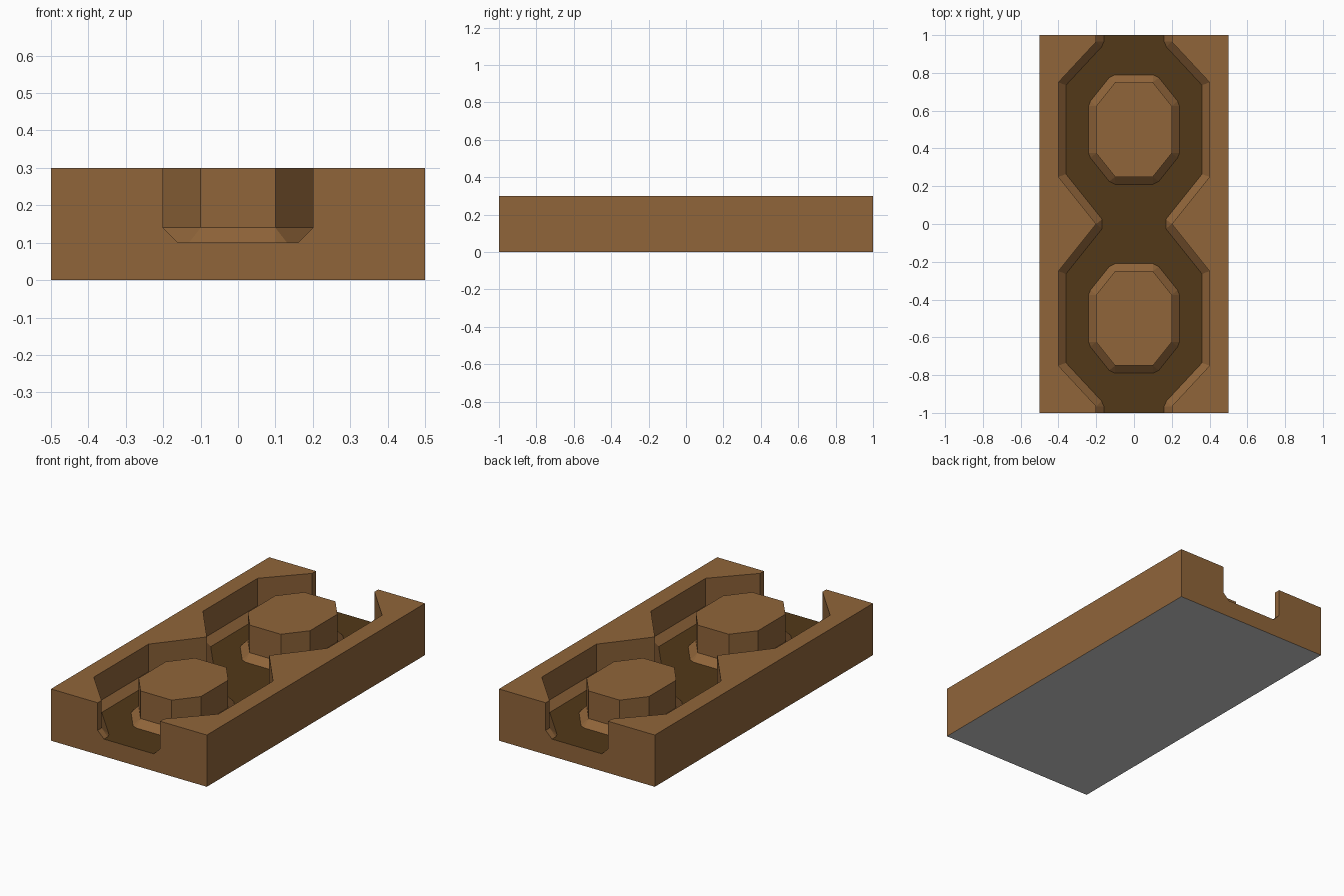
import bpy, bmesh

if "Cube" in bpy.data.objects:
    bpy.data.objects.remove(bpy.data.objects["Cube"])

TOP, LEDGE, FLOOR = 0.3, 0.14, 0.1      # rim, bevel start, channel floor
BROWN, DARK, GREY = 0, 1, 2             # material slots


def material(name, color):
    m = bpy.data.materials.new(name)
    m.diffuse_color = color
    m.use_nodes = True
    m.node_tree.nodes["Principled BSDF"].inputs["Base Color"].default_value = m.diffuse_color
    return m


bm = bmesh.new()


def face(points, slot=BROWN):
    """Add a face of the x>0, y>0 quarter and its three mirror images."""
    for sx in (1, -1):
        for sy in (1, -1):
            f = bm.faces.new([bm.verts.new((sx * x, sy * y, z)) for x, y, z in points])
            f.material_index = slot


def at(chain, z):
    return [(x, y, z) for x, y in chain]


def wall_with_bevel(wall, foot, owner):
    """Upright wall along a path, then a bevel fanning out to the floor."""
    hi, lo, base = at(wall, TOP), at(wall, LEDGE), at(foot, FLOOR)
    for i in range(len(wall) - 1):
        face([hi[i], hi[i + 1], lo[i + 1], lo[i]])
    for i in range(len(foot) - 1):
        a, b = owner[i], owner[i + 1]
        face([lo[a]] + ([lo[b]] if a != b else []) + [base[i + 1], base[i]])


# channel outer walls
channel = [(.2, 0), (.4, .25), (.4, .75), (.2, .965), (.2, 1)]
channel_foot = [(.169, 0), (.169, .025), (.36, .264), (.36, .735),
                (.171, .938), (.16, .965), (.16, 1)]
wall_with_bevel(channel, channel_foot, [0, 0, 1, 2, 3, 3, 4])

# octagonal islands
island = [(0, .25), (.1, .25), (.2, .375), (.2, .625), (.1, .75), (0, .75)]
island_foot = [(0, .21), (.1, .21), (.131, .225), (.231, .35), (.24, .375),
               (.24, .625), (.231, .65), (.131, .775), (.1, .79), (0, .79)]
wall_with_bevel(island, island_foot, [0, 1, 1, 2, 2, 3, 3, 4, 4, 5])
face(at(island, TOP))

# dark channel floor around the islands
face(at([(0, 0)] + channel_foot + [(0, 1)] + island_foot[::-1], FLOOR), DARK)

# block: rim, side, notched end and grey underside
face(at([(.5, 0), (.5, 1)] + channel[::-1], TOP))
face([(.5, 0, 0), (.5, 1, 0), (.5, 1, TOP), (.5, 0, TOP)])
face([(0, 1, 0), (.5, 1, 0), (.5, 1, TOP), (.2, 1, TOP), (.2, 1, LEDGE),
      (.16, 1, FLOOR), (0, 1, FLOOR)])
face(at([(0, 0), (.5, 0), (.5, 1), (0, 1)], 0), GREY)

# weld the quarters, face outward, drop seams on flat areas
bmesh.ops.remove_doubles(bm, verts=bm.verts[:], dist=1e-4)
bmesh.ops.recalc_face_normals(bm, faces=bm.faces[:])
bmesh.ops.dissolve_limit(bm, angle_limit=0.01, verts=bm.verts[:],
                         edges=bm.edges[:], delimit={'MATERIAL'})

mesh = bpy.data.meshes.new("grooved_block")
bm.to_mesh(mesh)
bm.free()
mesh.materials.append(material("brown", (0.28, 0.13, 0.042, 1)))
mesh.materials.append(material("dark_brown", (0.085, 0.04, 0.009, 1)))
mesh.materials.append(None)
bpy.context.collection.objects.link(bpy.data.objects.new("grooved_block", mesh))
